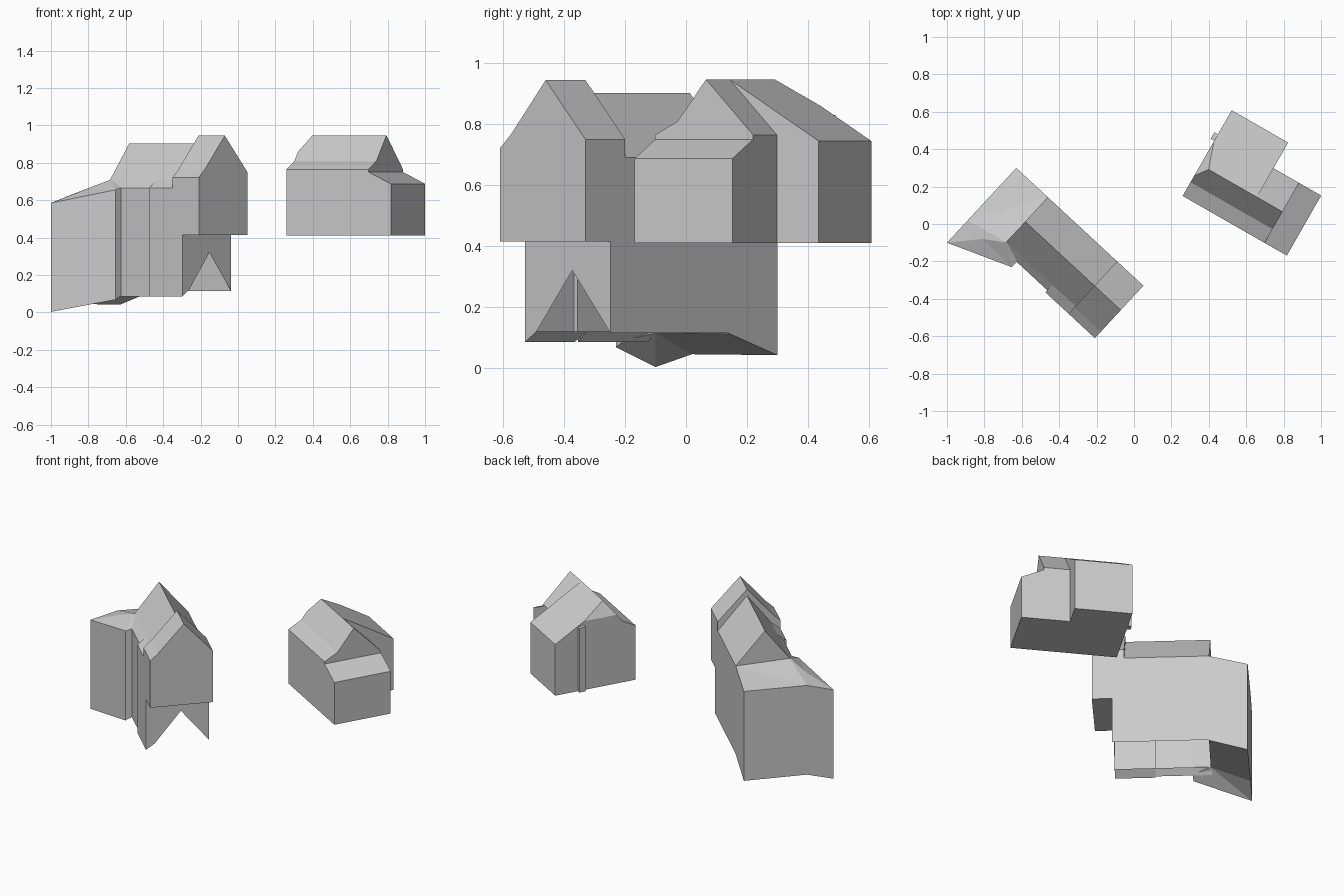
import bpy, bmesh, math
from mathutils import Matrix, Vector

if "Cube" in bpy.data.objects:
    bpy.data.objects.remove(bpy.data.objects["Cube"])


def site(x, y, deg):
    return Matrix.Translation((x, y, 0)) @ Matrix.Rotation(math.radians(deg), 4, 'Z')


LEFT = site(-1.0, -0.1, -42.8)     # local x runs along each house, local y across it
RIGHT = site(0.26, 0.15, -29.8)


def make(name, frame, verts, faces, hip=None):
    bm = bmesh.new()
    vs = [bm.verts.new(v) for v in verts]
    for f in faces:
        bm.faces.new([vs[i] for i in f])
    bmesh.ops.recalc_face_normals(bm, faces=bm.faces[:])
    if hip:
        geom = bm.verts[:] + bm.edges[:] + bm.faces[:]
        cut = bmesh.ops.bisect_plane(bm, geom=geom, plane_co=hip[0], plane_no=hip[1],
                                     clear_outer=True)
        rim = [e for e in cut['geom_cut'] if isinstance(e, bmesh.types.BMEdge)]
        bmesh.ops.holes_fill(bm, edges=rim)
        bmesh.ops.recalc_face_normals(bm, faces=bm.faces[:])
    bm.transform(frame)
    me = bpy.data.meshes.new(name)
    bm.to_mesh(me)
    bm.free()
    ob = bpy.data.objects.new(name, me)
    bpy.context.collection.objects.link(ob)
    return ob


def extrude(name, frame, profile, a, b, across=False, closed=True, cap_a=True, cap_b=True,
            hip=None):
    """Extrude a (horizontal, z) profile from a to b; an open profile has no floor."""
    n = len(profile)

    def point(p, t):
        return (p[0], t, p[1]) if across else (t, p[0], p[1])
    verts = [point(p, a) for p in profile] + [point(p, b) for p in profile]
    faces = [(i, (i + 1) % n, (i + 1) % n + n, i + n) for i in range(n if closed else n - 1)]
    if cap_a:
        faces.append(tuple(range(n)))
    if cap_b:
        faces.append(tuple(range(n, 2 * n)))
    return make(name, frame, verts, faces, hip)


# ---- Right house ----
Z = 0.41
hip = (Vector((0, 0, 0.86)), Vector((-0.09, 0, 0.052)).normalized())
extrude("right_main_block", RIGHT,
        [(0, Z), (0, 0.765), (0.085, 0.81), (0.192, 0.947), (0.37, 0.765), (0.37, Z)],
        0, 0.505, hip=hip)
extrude("right_back_wing", RIGHT,
        [(0.192, Z), (0.192, 0.947), (0.528, 0.745), (0.528, Z)], 0, 0.348, hip=hip)
extrude("right_lean_to", RIGHT,
        [(0.505, Z), (0.505, 0.75), (0.642, 0.687), (0.642, Z)], 0, 0.37, across=True)
extrude("right_chimney_strip", RIGHT,
        [(0.34, Z), (0.34, 0.835), (0.38, 0.83), (0.38, Z)], -0.022, 0.02)


# ---- Left house: open-bottomed shells in two depths ----
def shell(front):
    return [(0.215, 0.12), (front, 0.085), (front, 0.665), (0.218, 0.71),
            (0.367, 0.903), (0.545, 0.69), (0.545, 0.115)]


extrude("left_main_block", LEFT, shell(0.178), 0.23, 0.566, closed=False, cap_b=False)
extrude("left_front_bay", LEFT, shell(0.163), 0.566, 0.735, closed=False,
        cap_a=False, cap_b=False)

# Lower storey end, its end wall notched by a triangle
wall = [(0.215, 0.12), (0.163, 0.085), (0.163, 0.415), (0.545, 0.415), (0.545, 0.115)]
extrude("left_lower_end", LEFT, wall, 0.735, 0.807, closed=False, cap_a=False, cap_b=False)
extrude("left_step_return", LEFT, [(0.163, 0.085), (0.163, 0.665), (0.178, 0.678), (0.178, 0.095)],
        0.566, 0.57, closed=False)
notched = [(0.807, v, z) for v, z in wall + [(0.375, 0.32)]]
make("left_notched_wall", LEFT, notched, [(0, 1, 2, 3, 4, 5)])

# Overhanging gabled upper wing
extrude("left_upper_wing", LEFT,
        [(0.163, 0.415), (0.163, 0.722), (0.21, 0.765), (0.367, 0.945),
         (0.545, 0.75), (0.545, 0.415)], 0.735, 0.927)

# Skewed low end block with sloping roof and underside
plan = [(0, 0, 0.003, 0.585), (0.342, 0.139, 0.068, 0.655), (0.345, 0.18, 0.09, 0.667),
        (0.235, 0.218, 0.115, 0.71), (0.23, 0.545, 0.112, 0.69), (0, 0.545, 0.042, 0.628),
        (0, 0.163, 0.045, 0.63)]
n = len(plan)
verts = [(u, v, b) for u, v, b, t in plan] + [(u, v, t) for u, v, b, t in plan]
verts.append((0.126, 0.144, 0.66))
sides = [(i, (i + 1) % n, (i + 1) % n + n, i + n) for i in range(n)]
under = [(0, 3, 6), (0, 1, 2, 3), (3, 4, 6), (4, 5, 6)]
roof = [(7, 8, 14), (8, 9, 10), (8, 10, 14), (7, 14, 13), (13, 14, 10), (10, 11, 13), (11, 12, 13)]
make("left_end_block", LEFT, verts, sides + under + roof)
